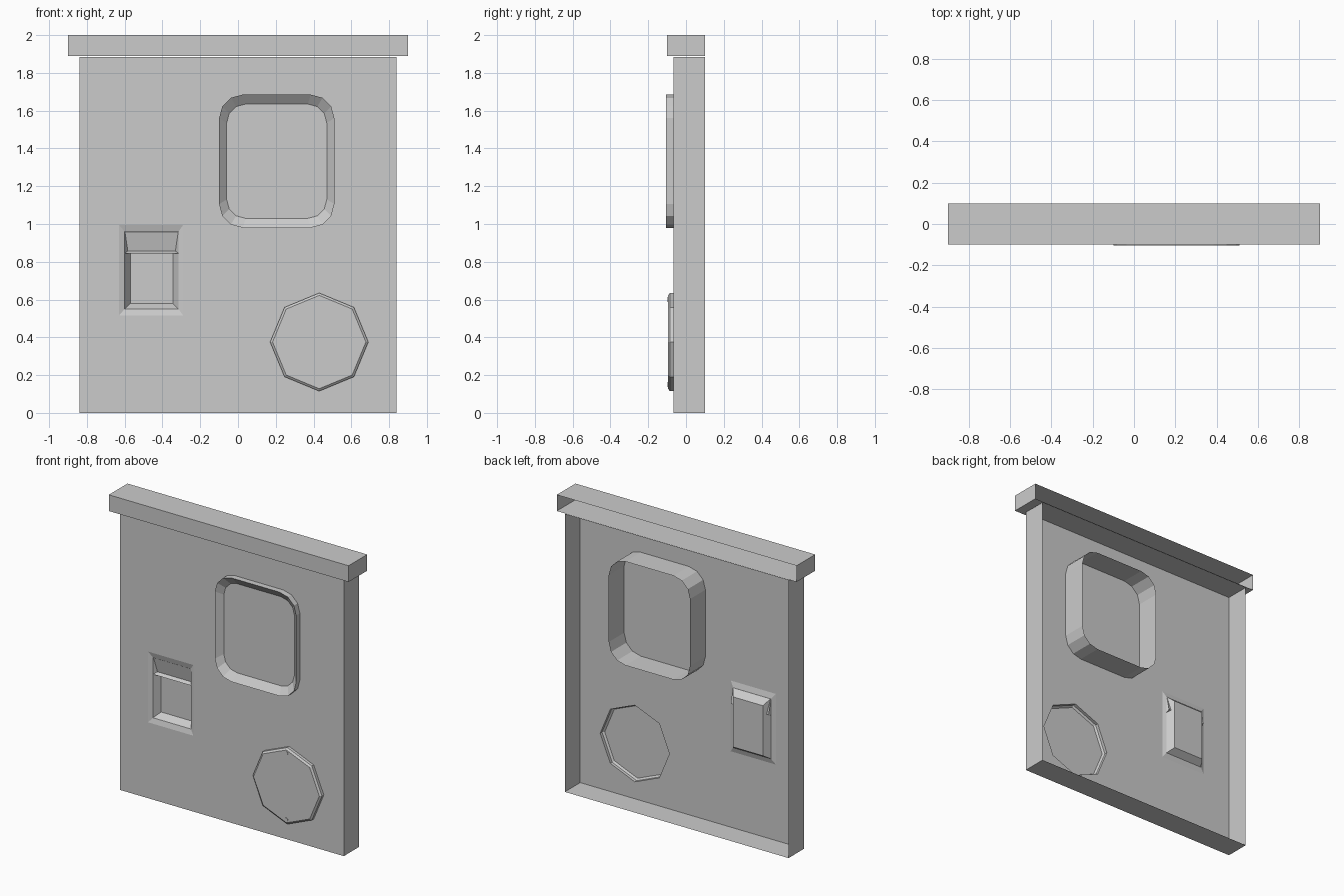
import bpy, bmesh, math

cube = bpy.data.objects.get("Cube")
if cube:
    bpy.data.objects.remove(cube, do_unlink=True)

grey = bpy.data.materials.new("plain_grey")
grey.use_nodes = True
grey.diffuse_color = (0.6, 0.6, 0.6, 1)
grey.node_tree.nodes["Principled BSDF"].inputs["Base Color"].default_value = grey.diffuse_color

BACK, PANEL = 0.1, -0.065


def finish(name, bm):
    mesh = bpy.data.meshes.new(name)
    bm.to_mesh(mesh)
    bm.free()
    mesh.materials.append(grey)
    obj = bpy.data.objects.new(name, mesh)
    bpy.context.collection.objects.link(obj)
    return obj


def rect(x0, x1, z0, z1):
    return [(x0, z0), (x1, z0), (x1, z1), (x0, z1)]


def polygon(cx, cz, radius, sides):
    step = math.tau / sides
    return [(cx + radius * math.sin(-i * step), cz - radius * math.cos(i * step))
            for i in range(sides, 0, -1)]


def rounded(x0, x1, z0, z1, r, segments=3):
    corners = [(x1 - r, z1 - r), (x0 + r, z1 - r), (x0 + r, z0 + r), (x1 - r, z0 + r)]
    points = []
    for k, (cx, cz) in enumerate(corners):
        for i in range(segments + 1):
            a = (k + i / segments) * math.pi / 2
            points.append((cx + r * math.cos(a), cz + r * math.sin(a)))
    return points


def loft(name, rings, cap=True):
    """Join outlines (points, y) in order and optionally close the last one."""
    bm = bmesh.new()
    loops = [[bm.verts.new((x, y, z)) for x, z in pts] for pts, y in rings]
    for a, b in zip(loops, loops[1:]):
        for i in range(len(a)):
            j = (i + 1) % len(a)
            bm.faces.new((a[i], a[j], b[j], b[i]))
    if cap:
        bm.faces.new(loops[-1])
    return finish(name, bm)


# Outlines shared by the panel openings and the parts fitted in them
body = rect(-0.84, 0.84, 0, 1.885)
hatch = polygon(0.43, 0.375, 0.26, 8)
pocket = rect(-0.63, -0.29, 0.515, 0.995)

# Front panel with two openings
bm = bmesh.new()
for outline in (body, hatch, pocket):
    ring = [bm.verts.new((x, PANEL, z)) for x, z in outline]
    for i, v in enumerate(ring):
        bm.edges.new((v, ring[(i + 1) % len(ring)]))
bmesh.ops.triangle_fill(bm, use_beauty=True, edges=bm.edges[:], normal=(0, -1, 0))
bmesh.ops.dissolve_limit(bm, angle_limit=0.01, verts=bm.verts[:], edges=bm.edges[:])
for f in bm.faces:
    f.normal_update()
    if f.normal.y > 0:
        f.normal_flip()
finish("front_panel", bm)

# Side walls, open at the back
loft("side_walls", [(body, BACK), (body, PANEL)], cap=False)

# Overhanging top cap, open at the back
top = rect(-0.9, 0.9, 1.89, 2)
loft("top_cap", [(top, BACK), (top, -0.1)])

# Window frame: deep tube with a rim sloping in to the pane
frame = rounded(-0.1, 0.51, 0.98, 1.685, 0.125)
pane = rounded(-0.06, 0.47, 1.03, 1.635, 0.1)
loft("window_frame", [(frame, BACK), (frame, -0.105), (pane, PANEL - 0.001)])

# Octagonal hatch with a narrow chamfer, and its two bolts
loft("hatch", [(hatch, PANEL), (hatch, -0.085),
               (polygon(0.43, 0.375, 0.247, 8), -0.095)])
for label, z in (("lower", 0.15), ("upper", 0.6)):
    bolt = polygon(0.43, z, 0.013, 8)
    loft(label + "_bolt", [(bolt, -0.095), (bolt, -0.098)])

# Recessed tray with sloping walls
mouth = rect(-0.6, -0.315, 0.55, 0.96)
loft("tray", [(pocket, PANEL), (mouth, -0.055),
              (rect(-0.57, -0.345, 0.58, 0.92), -0.01)])

# Tilted flap and the small ledge below it
bm = bmesh.new()
rows = [[bm.verts.new((x, y, z)) for x in (-0.6, -0.315)]
        for y, z in ((-0.055, 0.845), (-0.03, 0.857), (-0.053, 0.96))]
for a, b in zip(rows, rows[1:]):
    bm.faces.new((a[0], a[1], b[1], b[0]))
finish("tray_flap", bm)
